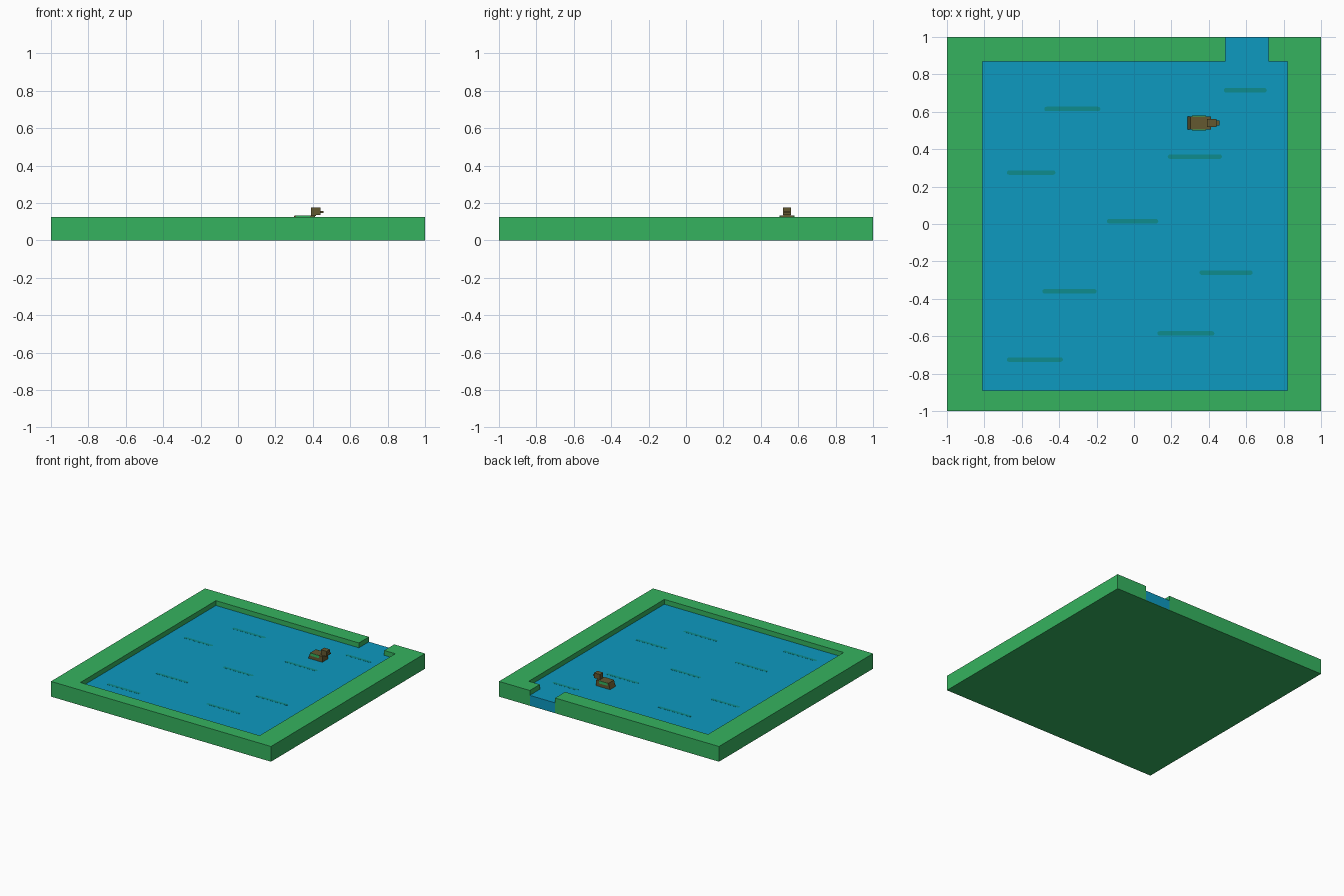
import bpy, bmesh, math

cube = bpy.data.objects.get("Cube")
if cube:
    bpy.data.objects.remove(cube, do_unlink=True)


def material(name, rgb):
    m = bpy.data.materials.new(name)
    m.use_nodes = True
    m.diffuse_color = (*rgb, 1)
    m.node_tree.nodes["Principled BSDF"].inputs["Base Color"].default_value = (*rgb, 1)
    return m


GREEN = material("grass green", (0.036, 0.45, 0.114))
BLUE = material("water blue", (0.004, 0.32, 0.53))
TEAL = material("ripple teal", (0.004, 0.262, 0.27))
BROWN = material("duck brown", (0.125, 0.098, 0.03))


def prism(name, outline, z0, z1, mat):
    """Extrude a flat outline upwards from z0 to z1."""
    bm = bmesh.new()
    face = bm.faces.new([bm.verts.new((x, y, z0)) for x, y in outline])
    top = bmesh.ops.extrude_face_region(bm, geom=[face])["geom"]
    for v in top:
        if isinstance(v, bmesh.types.BMVert):
            v.co.z = z1
    bmesh.ops.recalc_face_normals(bm, faces=bm.faces)
    mesh = bpy.data.meshes.new(name)
    bm.to_mesh(mesh)
    bm.free()
    mesh.materials.append(mat)
    ob = bpy.data.objects.new(name, mesh)
    bpy.context.collection.objects.link(ob)
    return ob


def box(name, x0, x1, y0, y1, z0, z1, mat):
    return prism(name, [(x0, y0), (x1, y0), (x1, y1), (x0, y1)], z0, z1, mat)


# Basin: inner edges, outlet edges and heights
L, R, F, B = -0.81, 0.82, -0.89, 0.87
OUT_L, OUT_R = 0.49, 0.72
RIM, WATER, FLOOR = 0.125, 0.085, 0.004

# Bank running round the pond, open at the outlet
prism("grass_bank", [(OUT_L, 1), (-1, 1), (-1, -1), (1, -1), (1, 1), (OUT_R, 1),
                     (OUT_R, B), (R, B), (R, F), (L, F), (L, B), (OUT_L, B)],
      0, RIM, GREEN)

# Pond floor and water share one outline, reaching out through the outlet
pond = [(L, F), (R, F), (R, B), (OUT_R, B), (OUT_R, 1), (OUT_L, 1), (OUT_L, B), (L, B)]
prism("pond_floor", pond, 0, FLOOR, GREEN)
prism("water", pond, FLOOR, WATER, BLUE)

# Flat ripples with round ends: start x, end x, y
ripples = [(-0.48, -0.18, 0.615), (0.48, 0.71, 0.715), (0.18, 0.47, 0.36),
           (-0.68, -0.42, 0.275), (-0.145, 0.13, 0.015), (0.35, 0.635, -0.26),
           (-0.49, -0.20, -0.36), (0.125, 0.43, -0.585), (-0.68, -0.38, -0.725)]
r = 0.012
for i, (a, b, y) in enumerate(ripples):
    arc = [math.radians(-90 + 30 * k) for k in range(7)]
    outline = [(b - r + r * math.cos(t), y + r * math.sin(t)) for t in arc]
    outline += [(a + r - r * math.cos(t), y - r * math.sin(t)) for t in arc]
    prism(f"ripple_{i + 1}", outline, WATER, WATER + 0.0008, TEAL)

# Blocky duck facing +x
CY = 0.54
body = box("duck_body", 0.287, 0.413, CY - 0.036, CY + 0.036, WATER, 0.133, BROWN)
for v in body.data.vertices:          # tail slopes in towards the water
    if v.co.x < 0.3 and v.co.z > 0.1:
        v.co.x = 0.302
box("duck_neck", 0.39, 0.418, CY - 0.018, CY + 0.018, 0.13, 0.14, BROWN)
box("duck_head", 0.39, 0.442, CY - 0.022, CY + 0.022, 0.135, 0.177, BROWN)
box("duck_bill", 0.442, 0.456, CY - 0.013, CY + 0.013, 0.147, 0.158, BROWN)
for side, name in ((1, "left"), (-1, "right")):
    y0, y1 = sorted((CY + side * 0.036, CY + side * 0.039))
    box(f"duck_{name}_wing", 0.31, 0.385, y0, y1, 0.112, 0.134, GREEN)
